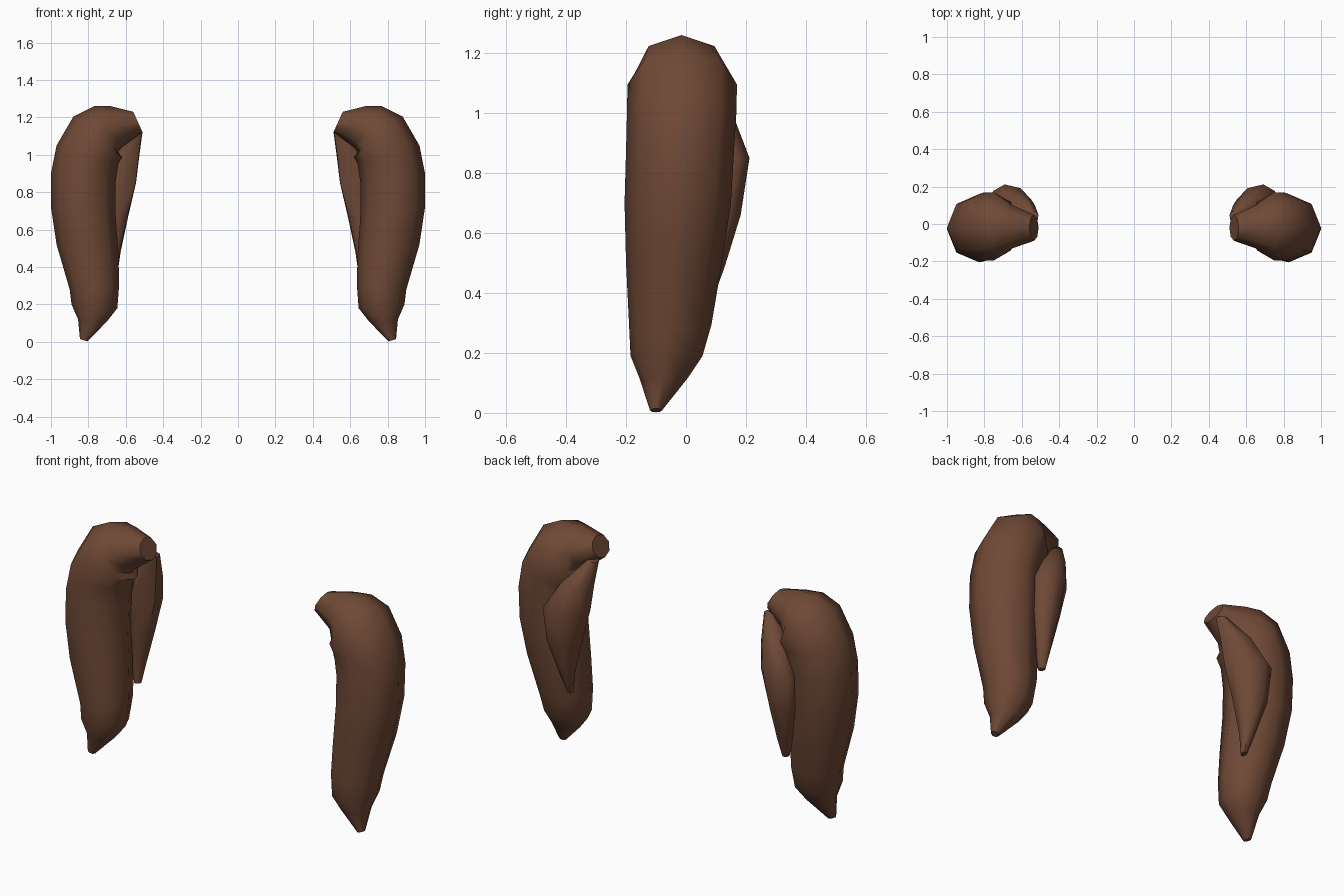
import bpy, bmesh, math
from mathutils import Vector

if "Cube" in bpy.data.objects:
    bpy.data.objects.remove(bpy.data.objects["Cube"])

brown = bpy.data.materials.new("brown")
brown.diffuse_color = (0.16, 0.067, 0.037, 1)
brown.use_nodes = True
brown.node_tree.nodes["Principled BSDF"].inputs["Base Color"].default_value = brown.diffuse_color
SIDES = 8


def loft(name, rings, side):
    """Skin 8-sided rings given as (centre, half axis a, half axis b); side mirrors x."""
    bm = bmesh.new()
    loops = []
    for c, a, b in rings:
        loop = []
        for i in range(SIDES):
            t = 2 * math.pi * i / SIDES
            p = c + a * math.cos(t) + b * math.sin(t)
            loop.append(bm.verts.new((p.x * side, p.y, p.z)))
        loops.append(loop)
    for l, m in zip(loops, loops[1:]):
        for i in range(SIDES):
            j = (i + 1) % SIDES
            bm.faces.new((l[i], l[j], m[j], m[i]))
    bm.faces.new(loops[0])
    bm.faces.new(loops[-1])
    bmesh.ops.recalc_face_normals(bm, faces=bm.faces)
    me = bpy.data.meshes.new(name)
    bm.to_mesh(me)
    bm.free()
    me.materials.append(brown)
    ob = bpy.data.objects.new(name, me)
    bpy.context.collection.objects.link(ob)
    bpy.ops.object.select_all(action='DESELECT')
    ob.select_set(True)
    bpy.context.view_layer.objects.active = ob
    bpy.ops.object.shade_smooth_by_angle(angle=math.radians(50))


# hanging ear: outer x, z, inner x, z, front y, back y
ear = [
    (0.56, 1.23, 0.51, 1.12, -0.09, 0.05),
    (0.68, 1.26, 0.62, 1.04, -0.13, 0.10),
    (0.77, 1.26, 0.645, 1.01, -0.17, 0.14),
    (0.88, 1.205, 0.62, 0.985, -0.195, 0.17),
    (0.97, 1.05, 0.64, 0.95, -0.197, 0.168),
    (1.00, 0.90, 0.655, 0.85, -0.20, 0.16),
    (1.00, 0.72, 0.655, 0.68, -0.205, 0.15),
    (0.97, 0.52, 0.64, 0.48, -0.20, 0.12),
    (0.90, 0.28, 0.635, 0.31, -0.19, 0.085),
    (0.89, 0.20, 0.645, 0.18, -0.185, 0.055),
    (0.855, 0.12, 0.70, 0.11, -0.155, 0.005),
    (0.845, 0.015, 0.805, 0.002, -0.12, -0.08),
]
ear_rings = []
for ox, oz, ix, iz, y0, y1 in ear:
    yc = (y0 + y1) / 2
    o, n = Vector((ox, yc, oz)), Vector((ix, yc, iz))
    ear_rings.append(((o + n) / 2, (o - n) / 2, Vector((0, (y1 - y0) / 2, 0))))

# inner fold lying against the back of the ear: centre x, y, z, half width, half depth
fold = [
    (0.54, 0.04, 1.12, 0.03, 0.03),
    (0.605, 0.085, 0.99, 0.085, 0.07),
    (0.65, 0.115, 0.85, 0.12, 0.088),
    (0.67, 0.105, 0.66, 0.088, 0.075),
    (0.668, 0.085, 0.48, 0.04, 0.045),
    (0.66, 0.068, 0.37, 0.015, 0.02),
]
along, out = Vector((0.86, 0.51, 0)), Vector((-0.51, 0.86, 0))
fold_rings = [(Vector((x, y, z)), along * w, out * d) for x, y, z, w, d in fold]

for label, side in (("right", 1), ("left", -1)):
    loft(label + "_ear", ear_rings, side)
    loft(label + "_ear_fold", fold_rings, side)
